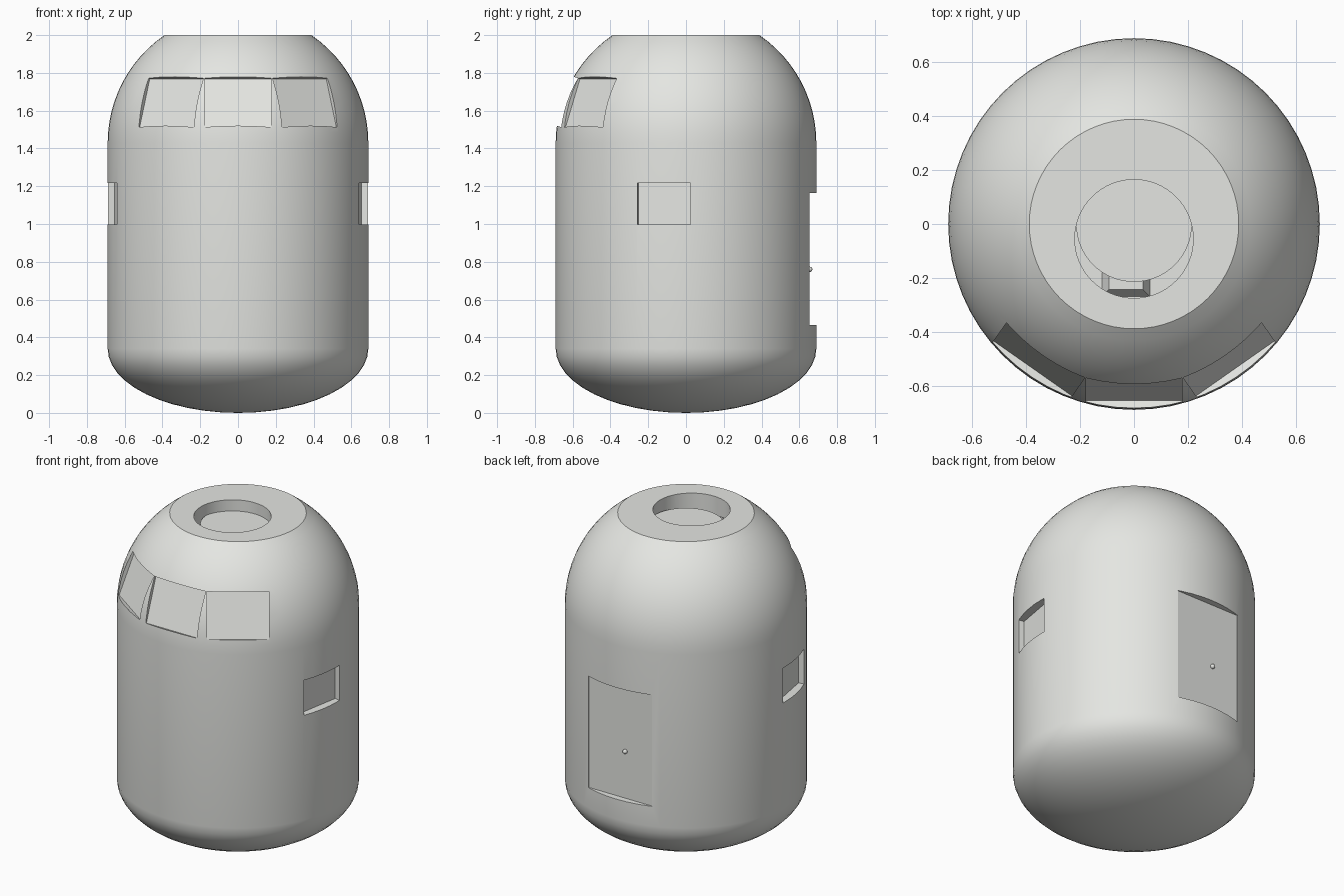
import bpy, bmesh
from math import sin, cos, pi, radians
from mathutils import Matrix, Vector

if "Cube" in bpy.data.objects:
    bpy.data.objects.remove(bpy.data.objects["Cube"])

RADIUS, DOME_Z, BASE_Z, TOP_Z = 0.69, 1.43, 0.34, 2.0
SEGMENTS = 64

grey = bpy.data.materials.new("light_grey")
grey.use_nodes = True
grey.diffuse_color = (0.78, 0.79, 0.76, 1)
grey.node_tree.nodes["Principled BSDF"].inputs["Base Color"].default_value = grey.diffuse_color


def make(name, bm):
    """Turn a bmesh into a linked object."""
    bmesh.ops.recalc_face_normals(bm, faces=bm.faces)
    mesh = bpy.data.meshes.new(name)
    bm.to_mesh(mesh)
    bm.free()
    mesh.materials.append(grey)
    obj = bpy.data.objects.new(name, mesh)
    bpy.context.collection.objects.link(obj)
    return obj


def smooth(obj):
    bpy.ops.object.select_all(action='DESELECT')
    obj.select_set(True)
    bpy.context.view_layer.objects.active = obj
    bpy.ops.object.shade_smooth_by_angle(angle=radians(30))


def lathe(name, profile):
    bm = bmesh.new()
    verts = [bm.verts.new((r, 0, z)) for r, z in profile]
    edges = [bm.edges.new(pair) for pair in zip(verts, verts[1:])]
    bmesh.ops.spin(bm, geom=verts + edges, axis=(0, 0, 1), cent=(0, 0, 0),
                   angle=2 * pi, steps=SEGMENTS)
    bmesh.ops.remove_doubles(bm, verts=bm.verts, dist=0.0005)
    return make(name, bm)


def block(name, size, matrix):
    """Box whose inner face (local +y) sits on the matrix origin."""
    bm = bmesh.new()
    bmesh.ops.create_cube(bm, size=1)
    w, d, h = size
    bm.transform(matrix @ Matrix.Translation((0, -d / 2, h / 2)) @ Matrix.Diagonal((w, d, h, 1)))
    return make(name, bm)


def cylinder(name, r1, r2, bottom, top, xy=(0, 0), segments=SEGMENTS):
    bm = bmesh.new()
    bmesh.ops.create_cone(bm, cap_ends=True, segments=segments, radius1=r1, radius2=r2,
                          depth=top - bottom,
                          matrix=Matrix.Translation((*xy, (top + bottom) / 2)))
    return make(name, bm)


def facing(angle, distance, z, tilt=0):
    """Frame on the hull, turned around z from the front and leaned back."""
    return (Matrix.Rotation(radians(angle), 4, 'Z')
            @ Matrix.Translation((0, -distance, z))
            @ Matrix.Rotation(radians(-tilt), 4, 'X'))


# Hull: shallow rounded base, straight wall, truncated dome
steps = 12
profile = [(RADIUS * sin(i / steps * pi / 2), BASE_Z * (1 - cos(i / steps * pi / 2)))
           for i in range(steps + 1)]
dome_end = 0.972    # angle at which the dome reaches the flat top
profile += [(RADIUS * cos(a), DOME_Z + RADIUS * sin(a))
            for a in (i / steps * dome_end for i in range(steps + 1))]
profile += [(0, TOP_Z)]
hull = lathe("hull", profile)

# Recesses: three leaning windows, two side ports, a rear door, a top hatch
cutters = [block("window_cutter", (0.355, 0.3, 0.274), facing(a, 0.655, 1.51, 20))
           for a in (-35, 0, 35)]
cutters += [block("port_cutter", (0.284, 0.2, 0.22), facing(side * 80, 0.64, 0.998))
            for side in (-1, 1)]
cutters.append(block("door_cutter", (0.44, 0.2, 0.7), facing(180, 0.65, 0.465)))
cutters.append(cylinder("hatch_cutter", 0.22, 0.22, 1.85, 2.1, (0, -0.055)))

bpy.context.view_layer.objects.active = hull
for cutter in cutters:
    mod = hull.modifiers.new("recess", 'BOOLEAN')
    mod.operation = 'DIFFERENCE'
    mod.solver = 'EXACT'
    mod.object = cutter
    bpy.ops.object.modifier_apply(modifier=mod.name)
for cutter in cutters:
    bpy.data.objects.remove(cutter)
smooth(hull)

# Hatch lid sunk in the top opening, slid back from its front edge
smooth(cylinder("hatch_lid", 0.215, 0.215, 1.89, 1.93))

# Tapered latch in the gap before the lid
latch = cylinder("hatch_latch", 0.13, 0.09, 1.845, 1.9, segments=4)
latch.data.transform(Matrix.Translation((-0.03, -0.18, 0)) @ Matrix.Rotation(pi / 4, 4, 'Z'))

# Door knob
bm = bmesh.new()
bmesh.ops.create_uvsphere(bm, u_segments=16, v_segments=8, radius=0.014,
                          matrix=Matrix.Translation(Vector((-0.035, 0.655, 0.76))))
smooth(make("door_knob", bm))
